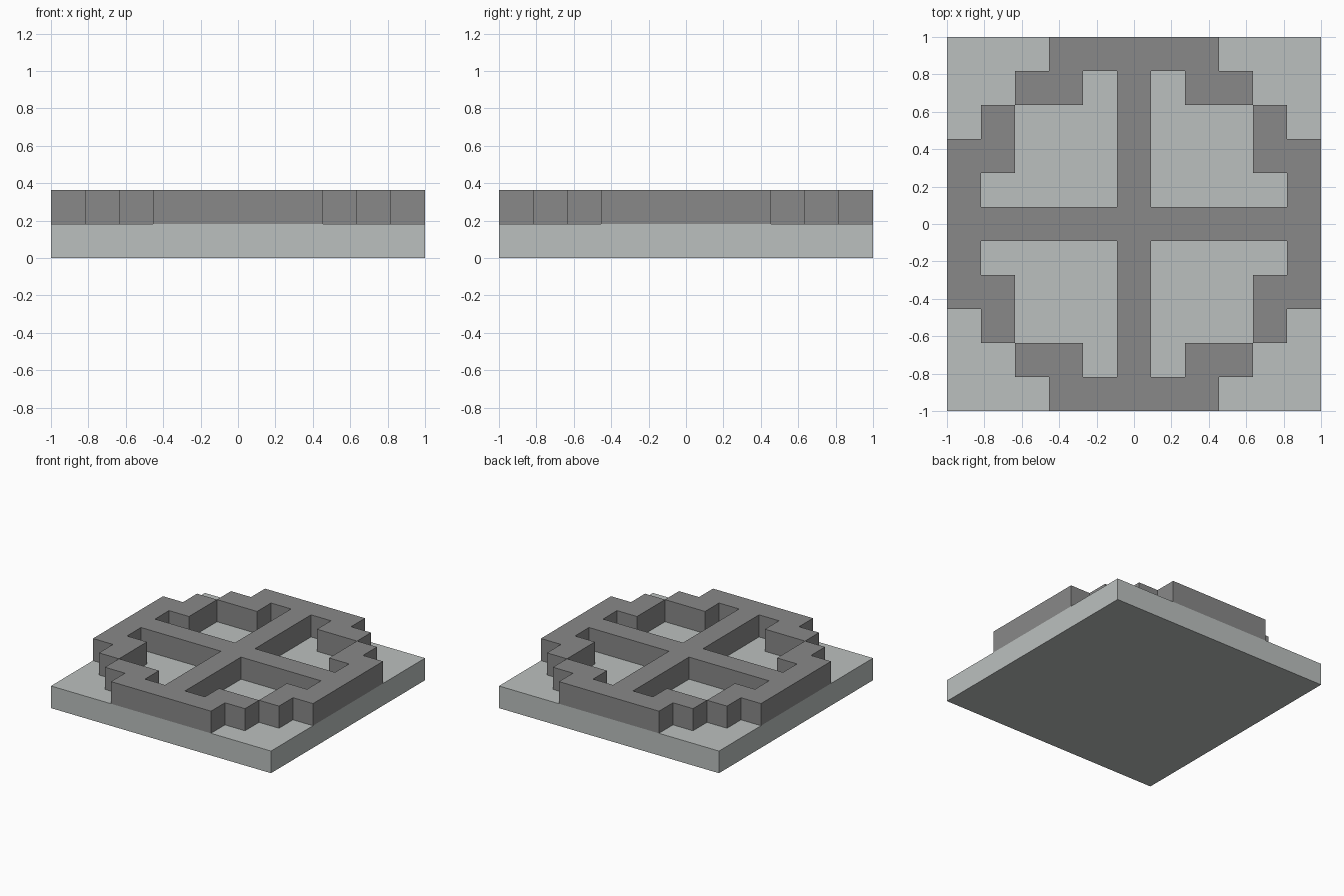
import bpy
import bmesh
from mathutils import Matrix, Vector

cube = bpy.data.objects.get("Cube")
if cube:
    bpy.data.objects.remove(cube, do_unlink=True)

CELLS = 11
UNIT = 2 / CELLS


def make_material(name, color):
    mat = bpy.data.materials.new(name)
    mat.use_nodes = True
    mat.diffuse_color = color
    mat.node_tree.nodes["Principled BSDF"].inputs["Base Color"].default_value = color
    return mat


def make_object(name, bm, mat):
    mesh = bpy.data.meshes.new(name)
    bm.to_mesh(mesh)
    bm.free()
    mesh.materials.append(mat)
    obj = bpy.data.objects.new(name, mesh)
    bpy.context.collection.objects.link(obj)
    return obj


def is_raised(col, row):
    """Stepped ring with a cross; col and row count from the centre cell."""
    low, high = sorted((abs(col), abs(row)))
    return low == 0 or (high == 5 and low <= 2) or (high == 4 and low in (2, 3))


light_grey = make_material("light grey", (0.50, 0.53, 0.52, 1))
dark_grey = make_material("dark grey", (0.25, 0.25, 0.25, 1))

# Square base slab
bm = bmesh.new()
bmesh.ops.create_cube(bm, size=1, matrix=Matrix.Translation((0, 0, UNIT / 2))
                      @ Matrix.Diagonal((2, 2, UNIT, 1)))
make_object("base_slab", bm, light_grey)

# Raised stepped ring and cross, cut from a grid of cells and extruded
bm = bmesh.new()
bmesh.ops.create_grid(bm, x_segments=CELLS, y_segments=CELLS, size=1,
                      matrix=Matrix.Translation((0, 0, UNIT)))
unused = []
for face in bm.faces:
    center = face.calc_center_median()
    if not is_raised(round(center.x / UNIT), round(center.y / UNIT)):
        unused.append(face)
bmesh.ops.delete(bm, geom=unused, context='FACES')
result = bmesh.ops.extrude_face_region(bm, geom=bm.faces[:])
top_verts = [v for v in result["geom"] if isinstance(v, bmesh.types.BMVert)]
bmesh.ops.translate(bm, verts=top_verts, vec=Vector((0, 0, UNIT)))

# Merge the coplanar cells into clean walls and a single top
bmesh.ops.dissolve_limit(bm, angle_limit=0.01, verts=bm.verts[:], edges=bm.edges[:])
bmesh.ops.recalc_face_normals(bm, faces=bm.faces[:])
make_object("ring_and_cross", bm, dark_grey)
